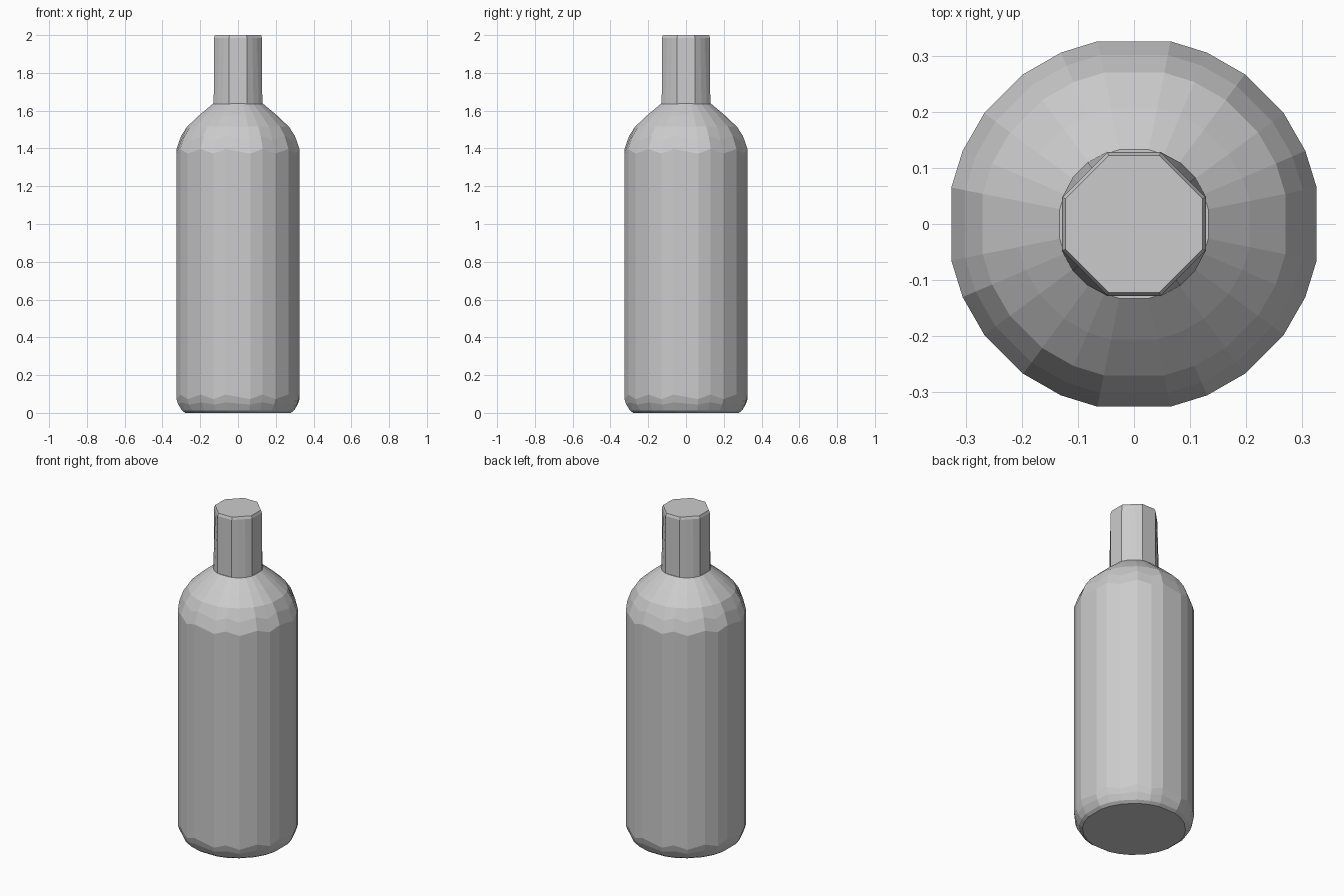
import bpy, bmesh
from math import sin, cos, radians, pi

cube = bpy.data.objects.get("Cube")
if cube:
    bpy.data.objects.remove(cube, do_unlink=True)

grey = bpy.data.materials.new("plain_grey")
grey.use_nodes = True
colour = (0.6, 0.6, 0.6, 1)
grey.diffuse_color = colour
grey.node_tree.nodes["Principled BSDF"].inputs["Base Color"].default_value = colour


def ring(bm, angles, radius, z, chamfer=None, wave=0):
    """Four-fold ring of points; chamfer cuts the diagonals flat, wave zigzags the height."""
    verts = []
    for quarter in range(4):
        for i, a in enumerate(radians(d) for d in angles):
            r = radius
            if chamfer:
                r = min(r, chamfer / (cos(a) + sin(a)))
            t = a + quarter * pi / 2
            dz = wave if i % 2 else -wave
            verts.append(bm.verts.new((r * cos(t), r * sin(t), z + dz)))
    return verts


def loft(name, angles, rows):
    """Join successive rings with flat faces and close both ends."""
    bm = bmesh.new()
    rings = [ring(bm, angles, *row) for row in rows]
    bm.faces.new(rings[0])
    bm.faces.new(rings[-1])
    for low, high in zip(rings, rings[1:]):
        n = len(low)
        for i in range(n):
            j = (i + 1) % n
            bm.faces.new((low[i], low[j], high[j], high[i]))
    bmesh.ops.recalc_face_normals(bm, faces=bm.faces)
    mesh = bpy.data.meshes.new(name)
    bm.to_mesh(mesh)
    bm.free()
    mesh.materials.append(grey)
    obj = bpy.data.objects.new(name, mesh)
    bpy.context.collection.objects.link(obj)
    return obj


# Body with rounded foot and domed shoulder: radius, height, chamfer, wave
loft("bottle_body", (11.3, 23.1, 36.5, 53.5, 66.9, 78.7), [
    (0.285, 0.0),
    (0.303, 0.013),
    (0.322, 0.05, None, 0.006),
    (0.332, 0.085, None, 0.012),
    (0.332, 1.385, None, 0.012),
    (0.307, 1.455, None, 0.012),
    (0.275, 1.515),
    (0.21, 1.575),
    (0.135, 1.637),
])

# Neck: rounder at the base, eight-sided at the rim
loft("bottle_neck", (20.3, 36.9, 53.1, 69.7), [
    (0.137, 1.635),
    (0.137, 1.985, 0.175),
    (0.130, 2.0, 0.167),
])
